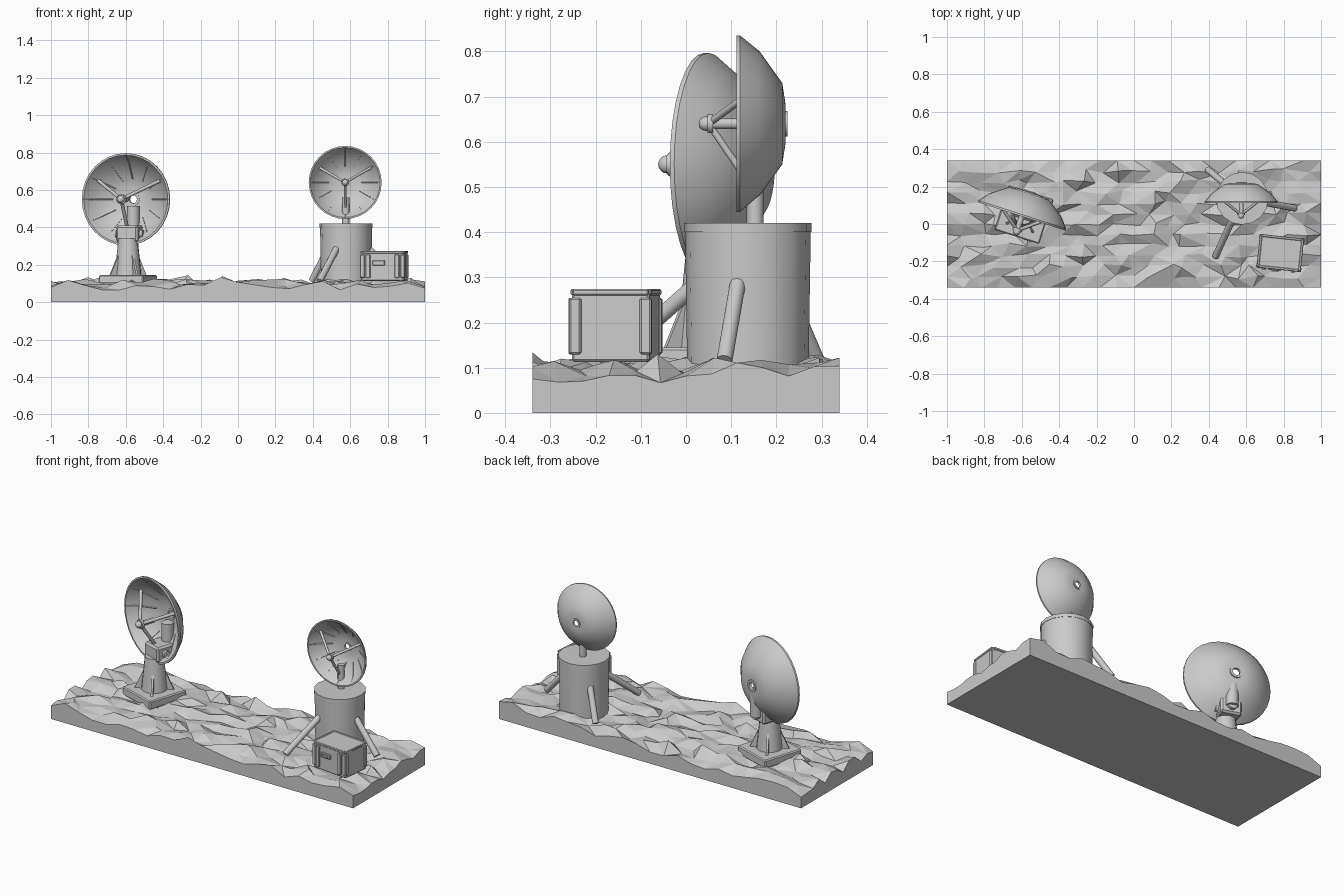
import bpy, bmesh, math, random
from mathutils import Matrix, Vector

cube = bpy.data.objects.get("Cube")
if cube:
    bpy.data.objects.remove(cube)
random.seed(7)


def material(name, v):
    m = bpy.data.materials.new(name)
    m.use_nodes = True
    m.diffuse_color = (v, v, v, 1)
    m.node_tree.nodes["Principled BSDF"].inputs["Base Color"].default_value = (v, v, v, 1)
    return m


GREY = material("light grey", 0.6)


def finish(name, bm, frame=Matrix(), smooth=False):
    bmesh.ops.recalc_face_normals(bm, faces=bm.faces)
    me = bpy.data.meshes.new(name)
    bm.to_mesh(me)
    bm.free()
    me.materials.append(GREY)
    ob = bpy.data.objects.new(name, me)
    bpy.context.collection.objects.link(ob)
    ob.matrix_world = frame
    if smooth:
        bpy.ops.object.select_all(action='DESELECT')
        ob.select_set(True)
        bpy.context.view_layer.objects.active = ob
        bpy.ops.object.shade_smooth_by_angle(angle=math.radians(32))
    return ob


def add_box(bm, centre, size, bevel=0):
    vs = bmesh.ops.create_cube(bm, size=1, matrix=Matrix.Translation(centre) @ Matrix.Diagonal((*size, 1)))["verts"]
    if bevel:
        edges = list({e for v in vs for e in v.link_edges})
        bmesh.ops.bevel(bm, geom=edges, offset=bevel, segments=1, affect='EDGES')


def add_rod(bm, p, q, r1, r2=None, sides=12):
    p, q = Vector(p), Vector(q)
    d = q - p
    mat = Matrix.Translation((p + q) / 2) @ d.to_track_quat('Z', 'Y').to_matrix().to_4x4()
    bmesh.ops.create_cone(bm, cap_ends=True, segments=sides, radius1=r1,
                          radius2=r1 if r2 is None else r2, depth=d.length, matrix=mat)


def polar(r, y, angle):
    return Vector((r * math.cos(angle), y, r * math.sin(angle)))


def lathe(profile, sides):
    # Closed (radius, y) profile revolved about the local y axis
    bm = bmesh.new()
    rings = [[bm.verts.new(polar(r, y, math.tau * i / sides)) for r, y in profile] for i in range(sides)]
    n = len(profile)
    for i, ring in enumerate(rings):
        nxt = rings[(i + 1) % sides]
        for j in range(n):
            k = (j + 1) % n
            bm.faces.new((ring[j], ring[k], nxt[k], nxt[j]))
    return bm


# Rocky ground slab
COLS, ROWS = 22, 12
bm = bmesh.new()
bmesh.ops.create_grid(bm, x_segments=COLS, y_segments=ROWS, size=0.5, matrix=Matrix.Diagonal((2, 0.68, 1, 1)))
rim = [e for e in bm.edges if e.is_boundary]
for v in bm.verts:
    v.co.z = random.uniform(0.075, 0.125) + (0.022 if random.random() < 0.12 else 0)
    edge_x, edge_y = abs(v.co.x) > 0.99, abs(v.co.y) > 0.335
    if edge_x or edge_y:
        v.co.z -= 0.012
    else:
        v.co.x += random.uniform(-0.035, 0.035)
        v.co.y += random.uniform(-0.012, 0.012)
walls = bmesh.ops.extrude_edge_only(bm, edges=rim)["geom"]
for v in (g for g in walls if isinstance(g, bmesh.types.BMVert)):
    v.co.z = 0
bmesh.ops.triangulate(bm, faces=[f for f in bm.faces if abs(f.calc_center_median().z) > 0.065])
bmesh.ops.holes_fill(bm, edges=[e for e in bm.edges if e.is_boundary], sides=0)
finish("rocky_ground", bm)


# Dish antenna facing local -y, origin at the rim centre
BACK = [(0.195, 0), (0.16, 0.043), (0.09, 0.093), (0.045, 0.1), (0.017, 0.1)]


def dish(side, frame):
    inner = [(r - 0.003, y - 0.006) for r, y in reversed(BACK[1:-1])]
    loop = [(0.195, -0.008)] + BACK + [(0.017, 0.094)] + inner + [(0.187, -0.008)]
    finish(side + "_dish", lathe(loop, 32), frame, True)
    finish(side + "_dish_hub_ring", lathe([(0.028, 0.092), (0.028, 0.105), (0.017, 0.105), (0.017, 0.092)], 16), frame, True)
    # Thin ribs on the inside of the bowl
    bm = bmesh.new()
    for i in range(12):
        a = math.tau * i / 12
        for (r1, y1), (r2, y2) in zip(BACK[:2], BACK[1:3]):
            add_rod(bm, polar(r1 - 0.006, y1 - 0.006, a), polar(r2 - 0.003, y2 - 0.007, a), 0.003, sides=4)
    finish(side + "_dish_ribs", bm, frame)
    # Tripod holding the feed
    bm = bmesh.new()
    for deg in (30, 150, 270):
        add_rod(bm, (0, -0.07, 0), polar(0.158, 0.038, math.radians(deg)), 0.0075)
    finish(side + "_feed_tripod", bm, frame, True)
    bm = bmesh.new()
    add_rod(bm, (0, -0.065, 0), (0, 0.0, 0), 0.012)
    add_rod(bm, (0, -0.072, 0), (0, -0.06, 0), 0.021, sides=16)
    bmesh.ops.create_uvsphere(bm, u_segments=16, v_segments=8, radius=0.016, matrix=Matrix.Translation((0, -0.076, 0)))
    finish(side + "_feed_horn", bm, frame, True)


YAW = Matrix.Rotation(math.radians(-18), 4, 'Z')
dish("right", Matrix.Translation((-0.597, 0.05, 0.55)) @ YAW @ Matrix.Scale(1.265, 4))
dish("left", Matrix.Translation((0.573, 0.12, 0.64)))

# Pedestal carrying the right dish
stand = Matrix.Translation((-0.588, 0.05, 0)) @ YAW
bm = bmesh.new()
add_box(bm, (0, 0, 0.12), (0.25, 0.25, 0.05), 0.006)
finish("pedestal_base", bm, stand)
bm = bmesh.new()
add_rod(bm, (0, 0, 0.14), (0, 0, 0.34), 0.072, 0.052, 16)
finish("pedestal_column", bm, stand, True)
bm = bmesh.new()
for i in range(4):
    turn = Matrix.Rotation(math.radians(45 + 90 * i), 3, 'Z')
    pts = [turn @ Vector(p) for p in ((0.05, -0.006, 0.14), (0.11, -0.006, 0.14), (0.052, -0.006, 0.27))]
    tri = bm.faces.new([bm.verts.new(p) for p in pts])
    ext = bmesh.ops.extrude_face_region(bm, geom=[tri])["geom"]
    bmesh.ops.translate(bm, vec=turn @ Vector((0, 0.012, 0)), verts=[g for g in ext if isinstance(g, bmesh.types.BMVert)])
finish("pedestal_gussets", bm, stand)
bm = bmesh.new()
add_box(bm, (0, 0.03, 0.365), (0.12, 0.11, 0.09), 0.01)
finish("pedestal_head", bm, stand)
bm = bmesh.new()
add_rod(bm, (0, 0.09, 0.36), (0, 0.09, 0.515), 0.034, sides=16)
finish("pedestal_post", bm, stand, True)
bm = bmesh.new()
add_rod(bm, (0, 0.07, 0.365), (0, 0.105, 0.365), 0.026, sides=16)
add_rod(bm, (-0.075, 0.03, 0.365), (0.075, 0.03, 0.365), 0.022, sides=16)
finish("pedestal_pivots", bm, stand, True)

# Drum carrying the left dish
DRUM = Vector((0.578, 0.137, 0))
bm = bmesh.new()
add_rod(bm, (0, 0, 0.08), (0, 0, 0.4), 0.134, 0.139, 16)
add_rod(bm, (0, 0, 0.4), (0, 0, 0.42), 0.141, sides=16)
finish("drum", bm, Matrix.Translation(DRUM), True)
bm = bmesh.new()
add_rod(bm, (0.576, 0.153, 0.4), (0.576, 0.153, 0.56), 0.019)
finish("drum_mast", bm, smooth=True)
bm = bmesh.new()
for foot in ((0.435, -0.175, 0.11), (0.86, 0.085, 0.115), (0.395, 0.29, 0.115)):
    out = Vector((foot[0] - DRUM.x, foot[1] - DRUM.y, 0)).normalized()
    add_rod(bm, foot, DRUM + out * 0.125 + Vector((0, 0, 0.285)), 0.018)
finish("drum_legs", bm, smooth=True)

# Equipment crate
crate = Matrix.Translation((0.782, -0.155, 0.192)) @ Matrix.Rotation(math.radians(-6), 4, 'Z')
bm = bmesh.new()
add_box(bm, (0, 0, 0), (0.232, 0.172, 0.158), 0.005)
finish("crate_body", bm, crate)
bm = bmesh.new()
for sx in (-1, 1):
    for sy in (-1, 1):
        add_box(bm, (sx * 0.108, sy * 0.078, 0), (0.026, 0.026, 0.125), 0.004)
    add_box(bm, (sx * 0.112, 0, 0.075), (0.014, 0.17, 0.014), 0.003)
for sy in (-1, 1):
    add_box(bm, (0, sy * 0.083, 0.075), (0.215, 0.014, 0.014), 0.003)
finish("crate_frame", bm, crate)
bm = bmesh.new()
for sx in (-1, 1):
    add_box(bm, (sx * 0.078, -0.09, 0), (0.024, 0.014, 0.125), 0.003)
add_box(bm, (-0.02, -0.09, 0.018), (0.065, 0.012, 0.028), 0.003)
add_box(bm, (-0.02, -0.098, 0.018), (0.04, 0.008, 0.012))
finish("crate_latches", bm, crate)
